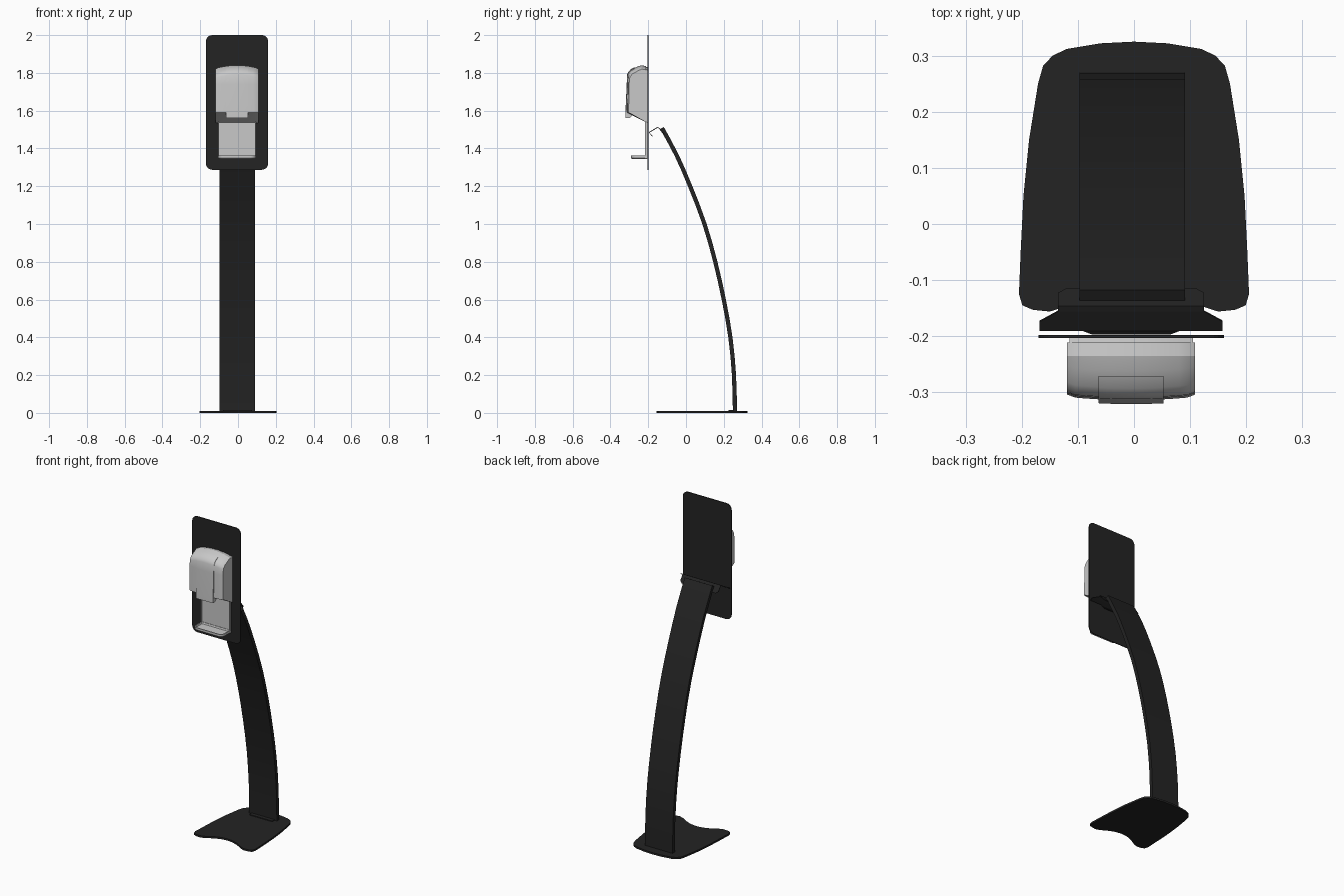
import bpy, bmesh, math
from mathutils import Vector

if "Cube" in bpy.data.objects:
    bpy.data.objects.remove(bpy.data.objects["Cube"])

CX = -0.005  # centre line of post and dispenser


def material(name, v):
    m = bpy.data.materials.new(name)
    m.diffuse_color = (v, v, v, 1)
    m.use_nodes = True
    m.node_tree.nodes["Principled BSDF"].inputs["Base Color"].default_value = m.diffuse_color
    return m


BLACK = material("black powder coat", 0.017)
GREY = material("light grey plastic", 0.58)


def finish(name, bm, mat, smooth=None):
    bmesh.ops.recalc_face_normals(bm, faces=bm.faces)
    me = bpy.data.meshes.new(name)
    bm.to_mesh(me)
    bm.free()
    ob = bpy.data.objects.new(name, me)
    bpy.context.collection.objects.link(ob)
    me.materials.append(mat)
    if smooth:
        bpy.context.view_layer.objects.active = ob
        ob.select_set(True)
        bpy.ops.object.shade_smooth_by_angle(angle=math.radians(smooth))
        ob.select_set(False)
    return ob


def loft(name, rings, mat, smooth=None):
    """Skin closed rings of equal length and cap both ends."""
    bm = bmesh.new()
    loops = [[bm.verts.new(p) for p in r] for r in rings]
    n = len(loops[0])
    for a, b in zip(loops, loops[1:]):
        for i in range(n):
            j = (i + 1) % n
            bm.faces.new((a[i], a[j], b[j], b[i]))
    bm.faces.new(loops[0])
    bm.faces.new(loops[-1])
    return finish(name, bm, mat, smooth)


def box(name, x0, x1, y0, y1, z0, z1, mat):
    ring = [(x0, y0), (x1, y0), (x1, y1), (x0, y1)]
    return loft(name, [[(x, y, z) for x, y in ring] for z in (z0, z1)], mat)


def rounded(x0, x1, y0, y1, r_low, r_high, seg=6):
    pts = []
    for cx, cy, r, a0 in ((x1 - r_high, y1 - r_high, r_high, 0), (x0 + r_high, y1 - r_high, r_high, 90),
                          (x0 + r_low, y0 + r_low, r_low, 180), (x1 - r_low, y0 + r_low, r_low, 270)):
        for i in range(seg + 1):
            a = math.radians(a0 + 90 * i / seg)
            pts.append((cx + r * math.cos(a), cy + r * math.sin(a)))
    return pts


# Base plate: rounded back, tapered sides, concave front edge
half = [(0, .325), (.06, .322), (.12, .312), (.145, .3), (.162, .282), (.171, .25), (.187, .15),
        (.197, .05), (.202, -.05), (.205, -.125), (.199, -.145), (.18, -.153), (.15, -.156),
        (.125, -.148), (.08, -.122), (.04, -.107), (0, -.102)]
outline = half + [(-x, y) for x, y in half[-2:0:-1]]
loft("base_plate", [[(x, y, z) for x, y in outline] for z in (0, .011)], BLACK)

# Curved post: thin wide section swept along a bowed path
path = [Vector(p) for p in ((.259, .008), (.254, .2), (.235, .4), (.2, .6), (.155, .8),
                            (.098, 1.0), (.022, 1.2), (-.05, 1.365), (-.127, 1.508))]
fine = []
for i in range(len(path) - 1):
    p0, p1, p2 = path[max(i - 1, 0)], path[i], path[i + 1]
    p3 = path[min(i + 2, len(path) - 1)]
    for t in (0, .5):
        fine.append(.5 * (2 * p1 + (p2 - p0) * t + (2 * p0 - 5 * p1 + 4 * p2 - p3) * t * t
                          + (3 * p1 - p0 - 3 * p2 + p3) * t ** 3))
fine.append(path[-1])
rings = []
for i, p in enumerate(fine):
    d = (fine[min(i + 1, len(fine) - 1)] - fine[max(i - 1, 0)]).normalized()
    n = Vector((d.y, -d.x)) * .011
    if i == 0:
        n = Vector((.011, 0))
    a, b = p + n, p - n
    rings.append([(-.097, a.x, a.y), (.091, a.x, a.y), (.091, b.x, b.y), (-.097, b.x, b.y)])
loft("curved_post", rings, BLACK, 30)
box("post_foot_tab", -.08, .075, .225, .255, .01, .016, BLACK)

# Bent sheet bracket joining the post to the panel
bm = bmesh.new()
rows = []
for y, z, w in ((-.116, 1.472, .115), (-.124, 1.483, .13), (-.147, 1.513, .13), (-.155, 1.509, .13),
                (-.173, 1.498, .163), (-.19, 1.488, .163), (-.19, 1.488, .085),
                (-.195, 1.484, .07), (-.178, 1.465, .07)):
    rows.append([bm.verts.new((CX + s * w, y, z)) for s in (-1, 1)])
for a, b in zip(rows, rows[1:]):
    if (a[0].co - b[0].co).length > 1e-4 and abs(a[0].co.z - b[0].co.z) > 1e-5:
        bm.faces.new((a[0], a[1], b[1], b[0]))
bracket = finish("mounting_bracket", bm, BLACK)
mod = bracket.modifiers.new("thickness", 'SOLIDIFY')
mod.thickness = .004
mod.offset = 0

# Back panel with rounded corners
panel = rounded(-.17, .16, 1.287, 2.0, .034, .034)
loft("back_panel", [[(x, y, z) for x, z in panel] for y in (-.203, -.198)], BLACK)

# Dispenser cover: side profile lofted across a bowed width
BODY = [(-.211, 1.538), (-.305, 1.586), (-.314, 1.59), (-.311, 1.74), (-.309, 1.79), (-.304, 1.803),
        (-.292, 1.816), (-.262, 1.832), (-.235, 1.84), (-.211, 1.836)]


def bowed(profile, w, steps, inset=True):
    out = []
    for i in range(steps + 1):
        s = -1 + 2 * i / steps
        t = s * w / .114
        y_push = .006 * t * t
        z_drop = .016 * t * t
        if inset and abs(s) == 1:
            y_push += .004
            z_drop += .004
        out.append([(CX + s * w, y + (y_push if y < -.25 else 0), z - (z_drop if z > 1.77 else 0))
                    for y, z in profile])
    return out


loft("dispenser_cover", bowed(BODY, .114, 16), GREY, 25)

# Slightly smaller back shell of the dispenser
loft("dispenser_back_shell", bowed([(-.213, 1.54), (-.202, 1.535), (-.202, 1.83), (-.213, 1.832)], .110, 12, False),
     GREY, 25)

# Raised central cover panel ending in a lower tongue
FRONT = [(-.27, 1.59), (-.302, 1.56), (-.321, 1.56), (-.321, 1.585), (-.314, 1.74), (-.312, 1.791),
         (-.306, 1.805), (-.293, 1.819), (-.272, 1.830), (-.272, 1.80)]
loft("cover_front_panel", bowed(FRONT, .058, 8, False), GREY, 25)

# Lower back plate with side flanges
box("splash_plate", CX - .1, CX + .1, -.206, -.201, 1.346, 1.55, GREY)
for side, s in (("left", -1), ("right", 1)):
    xs = sorted((CX + s * .1, CX + s * .095))
    box("splash_flange_" + side, xs[0], xs[1], -.216, -.205, 1.346, 1.55, GREY)

# Drip tray with a raised rim and rounded front corners
tray = []
for inset, z in ((.003, 1.345), (0, 1.349), (0, 1.362), (.006, 1.362), (.009, 1.353)):
    ring = rounded(CX - .1 + inset, CX + .1 - inset, -.29 + inset, -.203 - inset, .03 - inset, .002)
    tray.append([(x, y, z) for x, y in ring])
loft("drip_tray", tray, GREY, 30)
